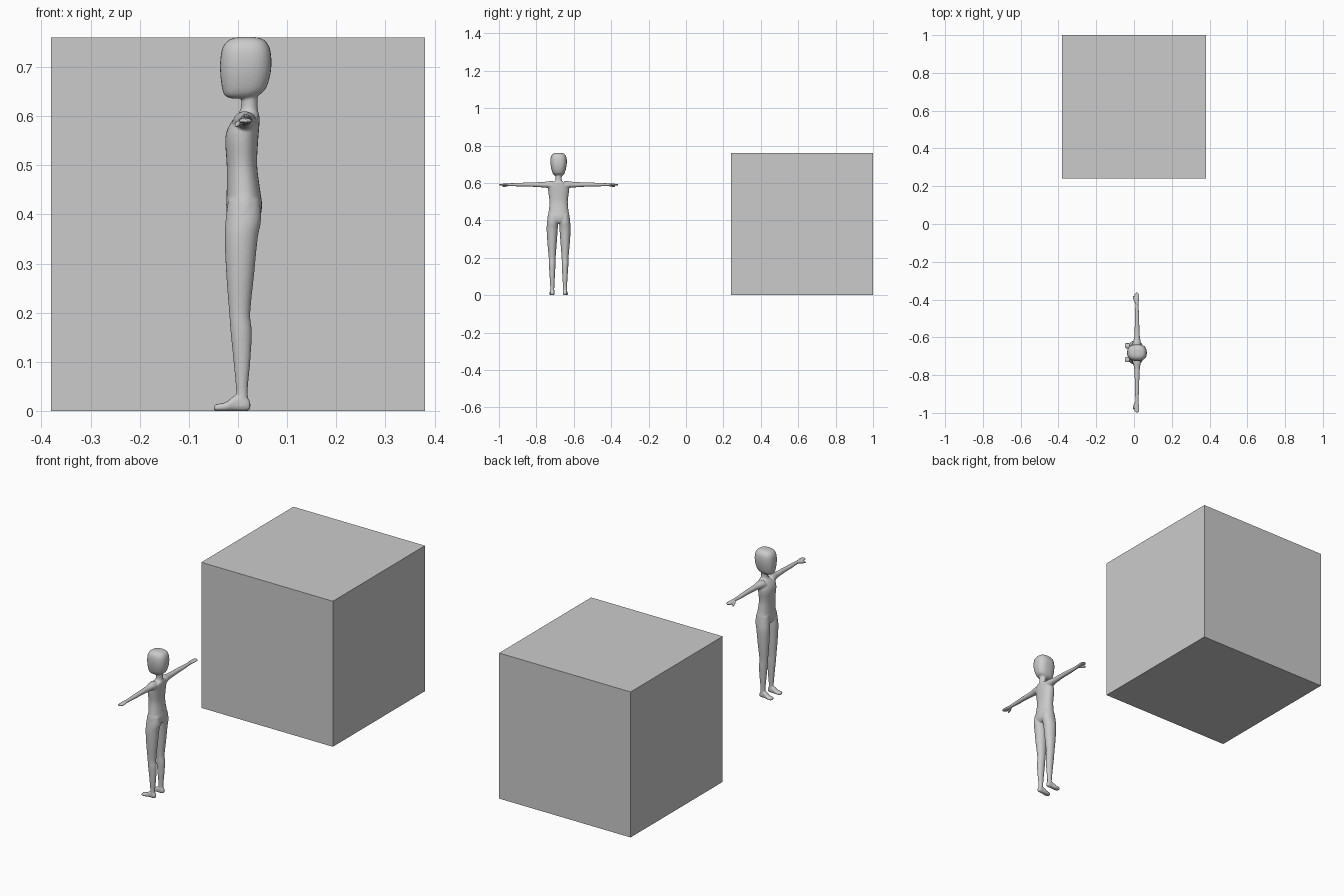
import bpy, bmesh, math

SEG, STEPS = 28, 5


def spline(p0, p1, p2, p3, t):
    return [0.5 * (2*b + (c-a)*t + (2*a-5*b+4*c-d)*t*t + (3*b-a-3*c+d)*t**3)
            for a, b, c, d in zip(p0, p1, p2, p3)]


def loft(bm, axis, rows, power=2.0, mirror=1):
    """Closed tube along an axis; row = (position, min_a, max_a, min_b, max_b)."""
    dense = []
    for i in range(len(rows) - 1):
        quad = [rows[max(i-1, 0)], rows[i], rows[i+1], rows[min(i+2, len(rows)-1)]]
        dense += [spline(*quad, k / STEPS) for k in range(STEPS)]
    dense.append(rows[-1])
    rings = []
    for t, a0, a1, b0, b1 in dense:
        ring = []
        for k in range(SEG):
            ang = 2 * math.pi * k / SEG
            c, s = math.cos(ang), math.sin(ang)
            a = (a0+a1)/2 + (a1-a0)/2 * math.copysign(abs(c)**(2/power), c)
            b = (b0+b1)/2 + (b1-b0)/2 * math.copysign(abs(s)**(2/power), s)
            x, y, z = {'X': (t, a, b), 'Y': (a, t, b), 'Z': (a, b, t)}[axis]
            ring.append(bm.verts.new((x, y * mirror, z)))
        rings.append(ring)
    for r, q in zip(rings, rings[1:]):
        for k in range(SEG):
            n = (k+1) % SEG
            bm.faces.new((r[k], r[n], q[n], q[k]))
    bm.faces.new(rings[0][::-1])
    bm.faces.new(rings[-1])


def sym(z, x0, x1, half):
    return (z, x0, x1, -half, half)


# Block
bpy.ops.mesh.primitive_cube_add(size=0.76, location=(0, 0.62, 0.38))
bpy.context.object.name = "block"

# Figure: overlapping lofts fused into one skin, facing -x
bm = bmesh.new()
# head
loft(bm, 'Z', [sym(.636, -.012, .030, .014), sym(.641, -.026, .040, .024),
               sym(.655, -.032, .056, .033), sym(.685, -.036, .066, .041),
               sym(.715, -.036, .068, .044), sym(.740, -.031, .064, .041),
               sym(.755, -.018, .053, .031), sym(.761, .000, .035, .016)], 2.5)
# neck
loft(bm, 'Z', [sym(.585, -.005, .043, .034), sym(.603, .000, .042, .025),
               sym(.618, .006, .040, .017), sym(.650, .006, .040, .018)])
# torso
loft(bm, 'Z', [sym(.606, .002, .042, .026), sym(.596, -.008, .044, .048),
               sym(.575, -.021, .043, .056), sym(.550, -.026, .041, .055),
               sym(.500, -.023, .039, .049), sym(.450, -.023, .045, .053),
               sym(.420, -.024, .049, .059), sym(.395, -.022, .045, .060),
               sym(.382, -.012, .034, .052)], 2.2)

for s in (1, -1):
    # leg
    loft(bm, 'Z', [(.430, -.020, .044, .006, .056), (.390, -.025, .047, .003, .062),
                   (.350, -.027, .040, .005, .064), (.280, -.024, .033, .010, .060),
                   (.200, -.018, .025, .016, .053), (.160, -.015, .028, .017, .052),
                   (.100, -.009, .025, .020, .048), (.045, -.004, .020, .023, .045),
                   (.010, -.003, .022, .023, .046)], 2, s)
    # foot
    loft(bm, 'X', [(-.049, .030, .044, .003, .010), (-.044, .023, .050, .000, .014),
                   (-.025, .022, .050, .000, .018), (-.005, .022, .046, .000, .032),
                   (.016, .023, .045, .000, .030), (.025, .028, .041, .004, .018)], 2.6, s)
    # arm and palm
    loft(bm, 'Y', [(.030, -.012, .038, .560, .610), (.055, -.006, .036, .572, .609),
                   (.085, .001, .031, .576, .605), (.150, .004, .028, .580, .603),
                   (.200, .004, .027, .581, .601), (.250, .007, .024, .583, .599),
                   (.268, .005, .025, .584, .598), (.285, .002, .028, .585, .597),
                   (.296, .004, .027, .586, .596)], 2, s)
    # fingers
    for x, tip in ((.007, .313), (.015, .319), (.023, .314)):
        loft(bm, 'Y', [(.284, x-.005, x+.005, .586, .597), (tip-.006, x-.0045, x+.0045, .586, .595),
                       (tip, x-.003, x+.003, .588, .593)], 2, s)
    # thumb
    loft(bm, 'Y', [(.264, .004, .016, .584, .596), (.280, -.004, .007, .580, .591),
                   (.297, -.007, .001, .577, .586), (.302, -.006, -.001, .578, .584)], 2, s)

bmesh.ops.recalc_face_normals(bm, faces=bm.faces)
mesh = bpy.data.meshes.new("figure")
bm.to_mesh(mesh)
bm.free()
figure = bpy.data.objects.new("figure", mesh)
figure.location = (0, -0.681, 0)
bpy.context.collection.objects.link(figure)
fuse = figure.modifiers.new("fuse", 'REMESH')
fuse.mode = 'VOXEL'
fuse.voxel_size = 0.003
fuse.use_smooth_shade = True
soften = figure.modifiers.new("soften", 'SMOOTH')
soften.factor = 0.5
soften.iterations = 4
